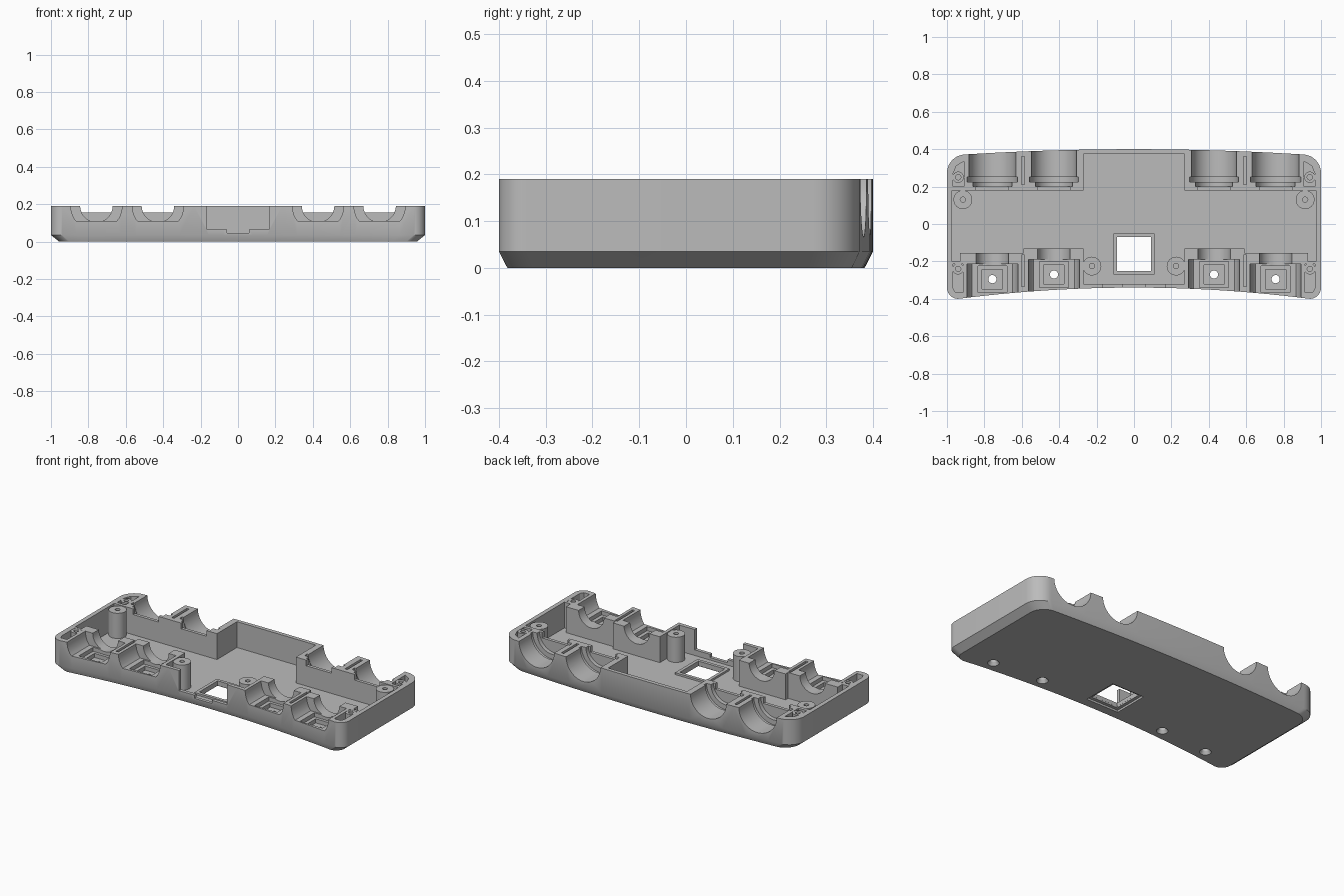
import bpy, bmesh
from math import sin, cos, pi, radians

if "Cube" in bpy.data.objects:
    bpy.data.objects.remove(bpy.data.objects["Cube"])

TOP, FLOOR, OVER = 0.19, 0.03, 0.3

grey = bpy.data.materials.new("light grey plastic")
grey.use_nodes = True
grey.diffuse_color = (0.5, 0.5, 0.5, 1)
grey.node_tree.nodes["Principled BSDF"].inputs["Base Color"].default_value = (0.5, 0.5, 0.5, 1)


def finish(name, bm):
    bmesh.ops.recalc_face_normals(bm, faces=bm.faces[:])
    mesh = bpy.data.meshes.new(name)
    bm.to_mesh(mesh)
    bm.free()
    mesh.materials.append(grey)
    obj = bpy.data.objects.new(name, mesh)
    bpy.context.collection.objects.link(obj)
    return obj


def circle(cx, cy, r, n=48):
    return [(cx + r * cos(2 * pi * i / n), cy + r * sin(2 * pi * i / n)) for i in range(n)]


def rect(x0, x1, y0, y1):
    return [(x0, y0), (x1, y0), (x1, y1), (x0, y1)]


def mirrored(half):
    """Close a half outline that starts and ends on x = 0."""
    return half + [(-x, y) for x, y in reversed(half[1:-1])]


def loft(name, rings):
    """Skin a stack of equal rings and cap both ends."""
    bm = bmesh.new()
    loops = [[bm.verts.new(p) for p in ring] for ring in rings]
    n = len(loops[0])
    for a, b in zip(loops, loops[1:]):
        for i in range(n):
            j = (i + 1) % n
            bm.faces.new((a[i], a[j], b[j], b[i]))
    bm.faces.new(loops[0][::-1])
    bm.faces.new(loops[-1])
    return finish(name, bm)


def prism(name, pts, lo, hi, axis="z"):
    place = (lambda u, v, w: (u, v, w)) if axis == "z" else (lambda u, v, w: (u, w, v))
    return loft(name, [[place(u, v, w) for u, v in pts] for w in (lo, hi)])


def tube(name, outer, inner, lo, hi):
    """Upright ring between two outlines."""
    bm = bmesh.new()
    loops = [[bm.verts.new((x, y, z)) for x, y in pts]
             for pts, z in ((outer, lo), (outer, hi), (inner, hi), (inner, lo))]
    n = len(outer)
    for k in range(4):
        a, b = loops[k], loops[(k + 1) % 4]
        for i in range(n):
            j = (i + 1) % n
            bm.faces.new((a[i], a[j], b[j], b[i]))
    return finish(name, bm)


def smooth(obj):
    bpy.ops.object.select_all(action="DESELECT")
    obj.select_set(True)
    bpy.context.view_layer.objects.active = obj
    bpy.ops.object.shade_smooth_by_angle(angle=radians(30))


def cut(cutter):
    """Subtract a cutter from the tray and discard it."""
    cutter.hide_render = True
    mod = tray.modifiers.new("cut", "BOOLEAN")
    mod.operation, mod.solver, mod.object = "DIFFERENCE", "EXACT", cutter
    bpy.context.view_layer.objects.active = tray
    bpy.ops.object.modifier_apply(modifier=mod.name)
    bpy.data.objects.remove(cutter)


# Outer shell: curved front and back, rounded corners, chamfered base
N = 12
half = [(0.94 * i / N, -0.34 - 0.06 * (i / N) ** 2) for i in range(N)]
half += [(0.94 + 0.06 * sin(pi / 2 * i / N), -0.34 - 0.06 * cos(pi / 2 * i / N)) for i in range(N + 1)]
half += [(0.9 + 0.1 * cos(pi / 2 * i / N), 0.272 + 0.1 * sin(pi / 2 * i / N)) for i in range(N + 1)]
half += [(0.9 * i / N, 0.4 - 0.028 * (i / N) ** 2) for i in range(N - 1, -1, -1)]
outline = mirrored(half)
tray = loft("tray_body", [
    [(x * 0.957, y * 0.955, 0) for x, y in outline],
    [(x, y, 0.035) for x, y in outline],
    [(x, y, TOP) for x, y in outline]])

# Inner cavity, stepping round the socket blocks
cavity = [(0, -0.32), (0.27, -0.32), (0.27, -0.13), (0.59, -0.13), (0.59, -0.155),
          (0.93, -0.155), (0.93, -0.2), (0.973, -0.2), (0.973, 0.18),
          (0.27, 0.18), (0.27, 0.375), (0, 0.375)]
cut(prism("cavity", mirrored(cavity), FLOOR, OVER))

# Front opening with a small lower tab
cut(prism("front_opening", rect(-0.165, 0.165, 0.065, OVER), -0.5, -0.3, "y"))
cut(prism("front_tab", rect(-0.06, 0.06, 0.045, 0.1), -0.5, -0.3, "y"))

# Square floor window with a recess underneath
cut(prism("window", rect(-0.0905, 0.0905, -0.2505, -0.0695), -0.1, OVER))
cut(prism("window_recess", rect(-0.11, 0.11, -0.27, -0.05), -0.1, 0.012))
tube("window_frame", rect(-0.11, 0.11, -0.27, -0.05), rect(-0.09, 0.09, -0.25, -0.07), 0.02, 0.042)

AXIS = TOP + 0.001
for side, s in (("right", -1), ("left", 1)):
    for x, shift, r in ((0.757, 0, 0.125), (0.428, 0.025, 0.12)):
        cx = s * x
        # Back sockets: barrel, flange groove, collar and inner ledge
        for radius, y0, y1 in ((r, 0.245, 0.5), (r + 0.01, 0.225, 0.25), (r - 0.02, 0.2, 0.23)):
            cut(prism("back_socket", circle(cx, AXIS, radius), y0, y1, "y"))
        cut(prism("back_ledge", rect(cx - 0.087, cx + 0.087, 0.155, OVER), 0.15, 0.205, "y"))

        # Front sockets: flat-bottomed barrel and narrow neck
        barrel = [(u, max(v, 0.11)) for u, v in circle(cx, AXIS, 0.137)]
        cut(prism("front_socket", barrel, -0.5, shift - 0.215, "y"))
        cut(prism("front_neck", circle(cx, AXIS, 0.087), shift - 0.25, -0.1, "y"))

        # Stepped seat and countersunk through hole
        cy = shift - 0.295
        cut(prism("seat", rect(cx - 0.077, cx + 0.077, cy - 0.07, cy + 0.07), 0.085, OVER))
        cut(prism("seat_step", rect(cx - 0.055, cx + 0.055, cy - 0.052, cy + 0.052), 0.06, OVER))
        cut(prism("hole", circle(cx, cy, 0.022, 24), -0.1, OVER))
        cut(loft("countersink", [[(u, v, z) for u, v in circle(cx, cy, rad, 24)]
                                 for z, rad in ((-0.002, 0.034), (0.02, 0.021))]))

    # Narrow slots between neighbouring sockets
    sx = s * 0.593
    for y0, y1 in ((0.21, 0.36), (-0.335, -0.165)):
        cut(prism("slot", rect(sx - 0.008, sx + 0.008, y0, y1), 0.08, OVER))

    # Corner pockets, each split by a small screw boss
    back = [(0.967, 0.2), (0.967, 0.27), (0.95, 0.31), (0.91, 0.335), (0.91, 0.2)]
    front = [(0.967, -0.215), (0.967, -0.345), (0.955, -0.365), (0.915, -0.365), (0.915, -0.215)]
    for where, pocket, by in (("back", back, 0.25), ("front", front, -0.24)):
        cut(prism("pocket", [(s * x, y) for x, y in pocket], 0.09, OVER))
        bx = s * 0.94
        smooth(tube(f"{where}_{side}_corner_boss", circle(bx, by, 0.03, 32),
                    circle(bx, by, 0.014, 32), 0.085, TOP - 0.001))

    # Tall screw posts standing on the floor
    for where, px, py in (("back", 0.915, 0.13), ("front", 0.225, -0.225)):
        smooth(tube(f"{where}_{side}_screw_post", circle(s * px, py, 0.05),
                    circle(s * px, py, 0.014), 0.02, TOP - 0.004))

smooth(tray)
